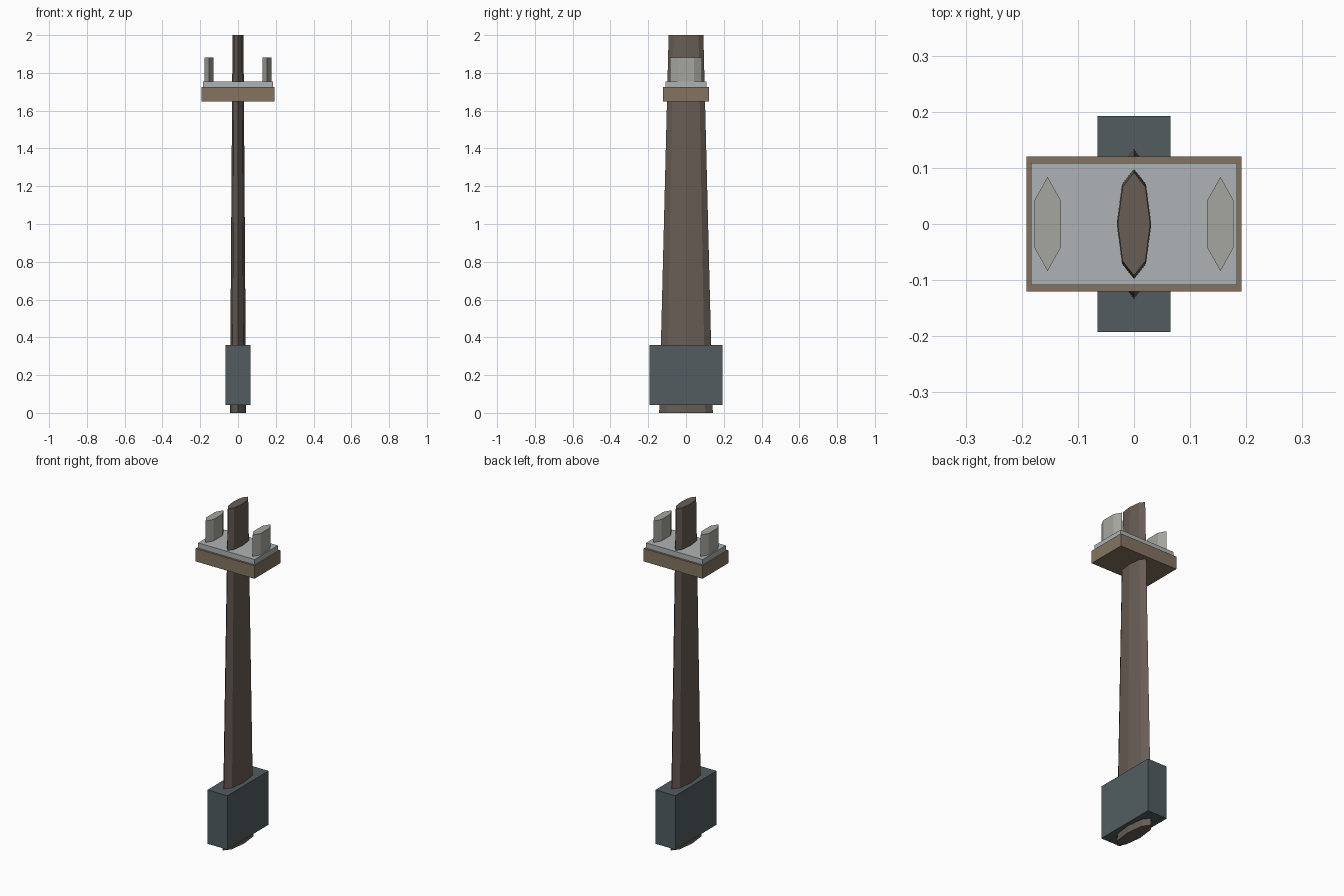
import bpy, bmesh

if "Cube" in bpy.data.objects:
    bpy.data.objects.remove(bpy.data.objects["Cube"])


def material(name, rgb):
    m = bpy.data.materials.new(name)
    m.diffuse_color = (*rgb, 1)
    m.use_nodes = True
    m.node_tree.nodes["Principled BSDF"].inputs["Base Color"].default_value = m.diffuse_color
    return m


def loft(name, bottom, top, z0, z1, mat, x=0.0):
    """Flat-faced prism between two matching outlines."""
    bm = bmesh.new()
    lo = [bm.verts.new((px, py, z0)) for px, py in bottom]
    hi = [bm.verts.new((px, py, z1)) for px, py in top]
    n = len(lo)
    bm.faces.new(lo[::-1])
    bm.faces.new(hi)
    for i in range(n):
        j = (i + 1) % n
        bm.faces.new((lo[i], lo[j], hi[j], hi[i]))
    bmesh.ops.recalc_face_normals(bm, faces=bm.faces)
    mesh = bpy.data.meshes.new(name)
    bm.to_mesh(mesh)
    bm.free()
    mesh.materials.append(mat)
    ob = bpy.data.objects.new(name, mesh)
    ob.location.x = x
    bpy.context.collection.objects.link(ob)
    return ob


def box(name, hx, hy, z0, z1, mat):
    outline = [(-hx, -hy), (hx, -hy), (hx, hy), (-hx, hy)]
    return loft(name, outline, outline, z0, z1, mat)


def scaled(outline, sx, sy):
    return [(px * sx, py * sy) for px, py in outline]


brown = material("dark_wood", (0.14, 0.11, 0.092))
slate = material("slate_metal", (0.085, 0.108, 0.12))
tan = material("tan_wood", (0.23, 0.175, 0.12))
pale = material("pale_metal", (0.42, 0.45, 0.46))
grey = material("grey_metal", (0.38, 0.38, 0.35))

# Tapered eight-sided, lens-shaped shaft
lens8 = [(1, 0), (0.7, 0.72), (0, 1), (-0.7, 0.72),
         (-1, 0), (-0.7, -0.72), (0, -1), (0.7, -0.72)]
loft("shaft", scaled(lens8, 0.043, 0.142), scaled(lens8, 0.029, 0.092), 0, 2, brown)

# Block around the foot of the shaft
box("foot_block", 0.065, 0.1925, 0.042, 0.36, slate)

# Crosspiece and the thinner plate on top of it
box("crosspiece", 0.192, 0.1205, 1.648, 1.724, tan)
box("top_plate", 0.184, 0.1085, 1.724, 1.755, pale)

# Pair of six-sided upright lugs
lens6 = [(1, 0.5), (0, 1), (-1, 0.5), (-1, -0.5), (0, -1), (1, -0.5)]
lug = scaled(lens6, 0.0235, 0.084)
for side, sx in (("left", -1), ("right", 1)):
    loft(f"{side}_lug", lug, lug, 1.755, 1.882, grey, x=sx * 0.154)
